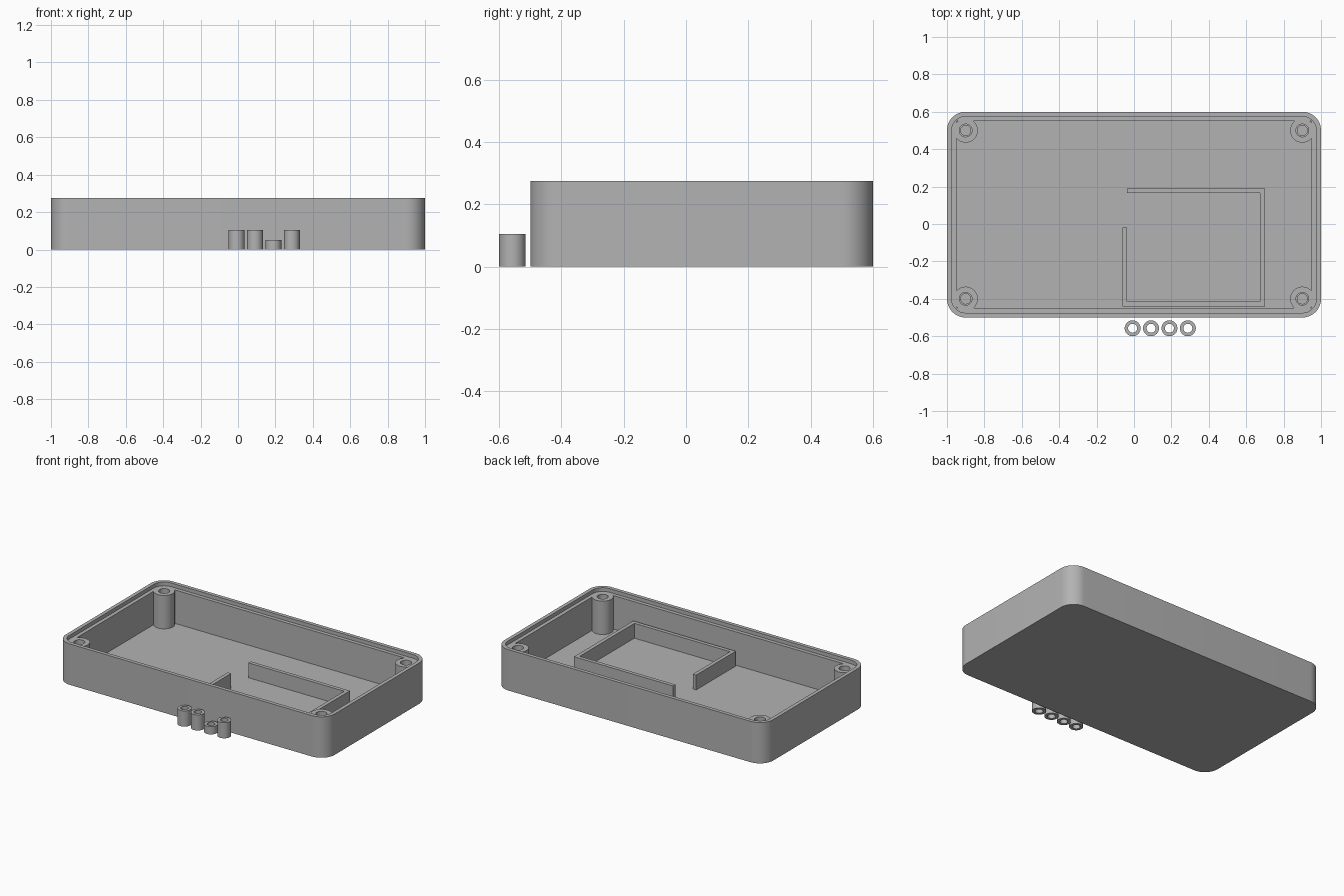
import bpy, bmesh, math

if "Cube" in bpy.data.objects:
    bpy.data.objects.remove(bpy.data.objects["Cube"])

grey = bpy.data.materials.new("plain grey")
grey.diffuse_color = (0.45, 0.45, 0.45, 1)
grey.use_nodes = True
grey.node_tree.nodes["Principled BSDF"].inputs["Base Color"].default_value = grey.diffuse_color


def finish(name, bm):
    bmesh.ops.remove_doubles(bm, verts=bm.verts, dist=1e-5)
    bmesh.ops.recalc_face_normals(bm, faces=bm.faces)
    mesh = bpy.data.meshes.new(name)
    bm.to_mesh(mesh)
    bm.free()
    mesh.materials.append(grey)
    obj = bpy.data.objects.new(name, mesh)
    bpy.context.collection.objects.link(obj)
    bpy.ops.object.select_all(action='DESELECT')
    obj.select_set(True)
    bpy.context.view_layer.objects.active = obj
    bpy.ops.object.shade_smooth_by_angle(angle=math.radians(30))
    return obj


def rounded_rect(hx, hy, r, z, cy, steps=12):
    """Loop of points; radius 0 gives sharp corners with matching count."""
    pts = []
    for k, (sx, sy) in enumerate([(1, 1), (-1, 1), (-1, -1), (1, -1)]):
        for i in range(steps + 1):
            a = math.pi / 2 * (k + i / steps)
            pts.append((sx * (hx - r) + r * math.cos(a),
                        cy + sy * (hy - r) + r * math.sin(a), z))
    return pts


def loft(bm, loops, closed=False):
    rings = [[bm.verts.new(p) for p in loop] for loop in loops]
    pairs = list(zip(rings, rings[1:]))
    if closed:
        pairs.append((rings[-1], rings[0]))
    n = len(rings[0])
    for a, b in pairs:
        for i in range(n):
            j = (i + 1) % n
            bm.faces.new((a[i], a[j], b[j], b[i]))
    return rings


def turned(name, x, y, profile, sides=40):
    """Hollow turned part from a closed (radius, z) profile."""
    bm = bmesh.new()
    loft(bm, [[(x + r * math.cos(math.tau * i / sides),
                y + r * math.sin(math.tau * i / sides), z)
               for i in range(sides)] for r, z in profile], closed=True)
    return finish(name, bm)


# Case: outer wall, stepped rim and square-cornered cavity
CY, FLOOR, LEDGE, TOP = 0.05, 0.025, 0.25, 0.275
bm = bmesh.new()
rings = loft(bm, [rounded_rect(hx, hy, r, z, CY) for hx, hy, r, z in [
    (1, 0.55, 0.1, 0), (1, 0.55, 0.1, TOP),
    (0.975, 0.525, 0.075, TOP), (0.975, 0.525, 0.075, LEDGE),
    (0.95, 0.5, 0, LEDGE), (0.95, 0.5, 0, FLOOR)]])
bm.faces.new(rings[0])
bm.faces.new(rings[-1])
finish("case", bm)

# Screw posts with stepped bores in the corners
for sx in (-1, 1):
    for y in (-0.4, 0.5):
        turned("screw_post", sx * 0.9, y, [
            (0.065, FLOOR), (0.065, LEDGE), (0.034, LEDGE),
            (0.034, 0.15), (0.027, 0.15), (0.027, FLOOR)])

# Board guide: thin wall around a rectangle, open at one corner
outline = [(-0.062, -0.02), (-0.062, -0.44), (0.7, -0.44), (0.7, 0.19),
           (-0.037, 0.19), (-0.037, 0.165), (0.675, 0.165),
           (0.675, -0.415), (-0.037, -0.415), (-0.037, -0.02)]
bm = bmesh.new()
ends = loft(bm, [[(x, y, z) for x, y in outline] for z in (FLOOR, 0.125)])
for ring in ends:
    bm.faces.new(ring)
finish("board_guide", bm)

# Loose spacers in front of the case
for i, h in enumerate((0.105, 0.105, 0.052, 0.105)):
    turned("spacer", -0.0075 + 0.0985 * i, -0.5575, [
        (0.0425, 0), (0.0425, h), (0.024, h), (0.024, 0)])
